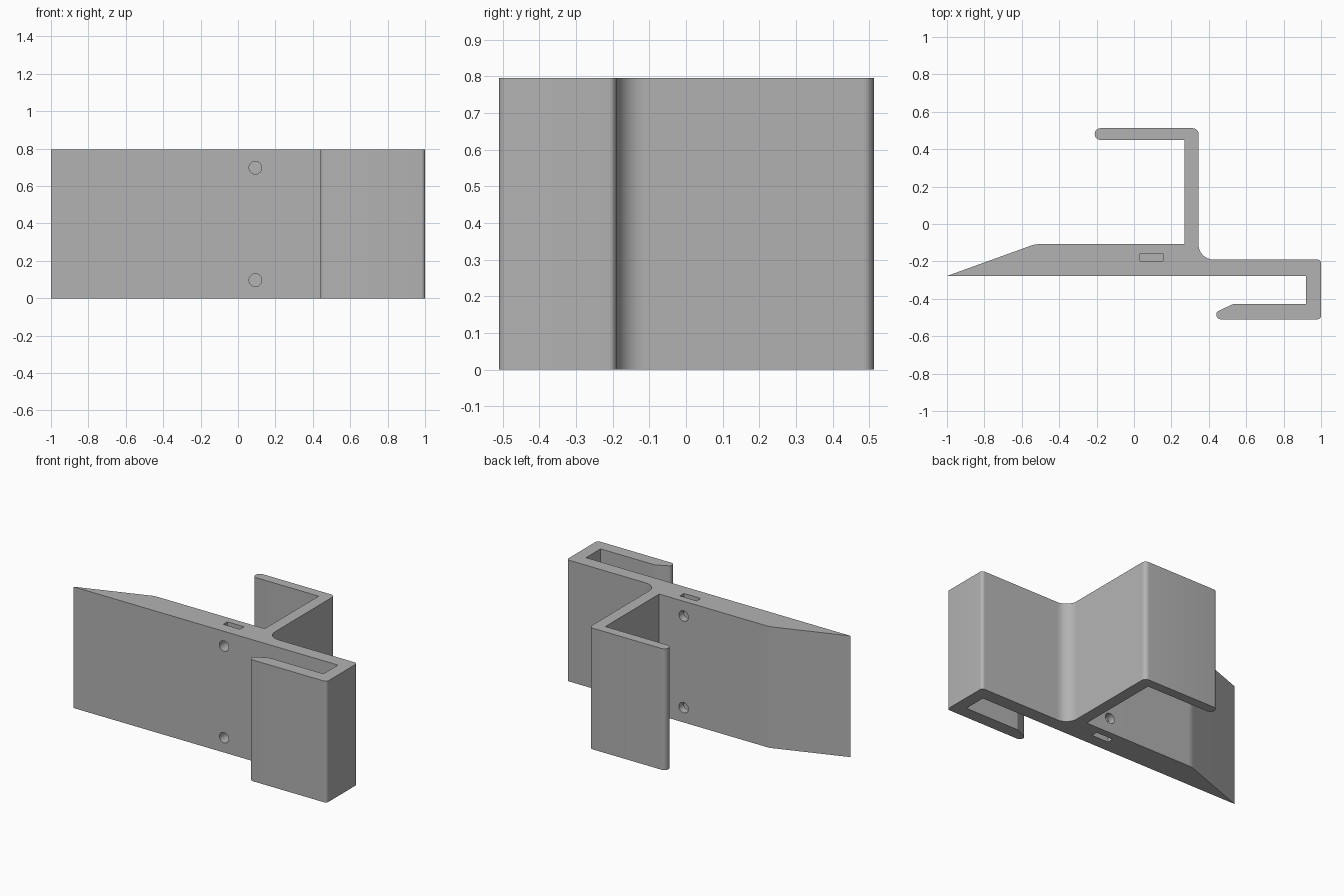
import bpy
import bmesh
from math import pi, tan
from mathutils import Vector, Matrix

HEIGHT = 0.795

old = bpy.data.objects.get("Cube")
if old:
    bpy.data.objects.remove(old, do_unlink=True)

grey = bpy.data.materials.new("plain grey")
grey.use_nodes = True
colour = (0.45, 0.45, 0.45, 1)
grey.diffuse_color = colour
grey.node_tree.nodes["Principled BSDF"].inputs["Base Color"].default_value = colour


def rounded(corners, steps=8):
    """Outline with each (x, y, radius) corner replaced by an arc."""
    out = []
    for i, (x, y, r) in enumerate(corners):
        p = Vector((x, y))
        if r == 0:
            out.append(p)
            continue
        a = (Vector(corners[i - 1][:2]) - p).normalized()
        b = (Vector(corners[(i + 1) % len(corners)][:2]) - p).normalized()
        half = a.angle(b) / 2
        start = p + a * (r / tan(half))
        centre = p + (a + b).normalized() * (r / abs(Vector((a.x, a.y, 0)).cross(
            (a + b).normalized().to_3d()).z))
        sweep = pi - 2 * half
        turn = sweep if b.x * a.y - b.y * a.x > 0 else -sweep
        for k in range(steps + 1):
            out.append(centre + Matrix.Rotation(turn * k / steps, 2) @ (start - centre))
    return out


def add_object(name, bm):
    mesh = bpy.data.meshes.new(name)
    bmesh.ops.recalc_face_normals(bm, faces=bm.faces)
    bm.to_mesh(mesh)
    bm.free()
    mesh.materials.append(grey)
    obj = bpy.data.objects.new(name, mesh)
    bpy.context.collection.objects.link(obj)
    return obj


# Bracket body: wedge plate, rear hooked arm and front hook in one profile
profile = rounded([
    (-1, -0.278, 0), (0.92, -0.278, 0), (0.92, -0.428, 0),
    (0.53, -0.428, 0.03), (0.44, -0.47, 0.02), (0.44, -0.51, 0.025),
    (1, -0.51, 0.02), (1, -0.19, 0.02), (0.345, -0.19, 0.08),
    (0.345, 0.512, 0.03), (-0.21, 0.512, 0.03), (-0.21, 0.45, 0.03),
    (0.27, 0.45, 0), (0.27, -0.108, 0), (-0.53, -0.108, 0.12)])
bm = bmesh.new()
base = bm.faces.new([bm.verts.new((p.x, p.y, 0)) for p in profile])
top = bmesh.ops.extrude_face_region(bm, geom=[base], use_keep_orig=True)["geom"]
bmesh.ops.translate(bm, vec=(0, 0, HEIGHT),
                    verts=[v for v in top if isinstance(v, bmesh.types.BMVert)])
bracket = add_object("bracket_body", bm)

# Screw holes through the plate, and a nut slot from each end
cutters = []
for end, hole_z, slot_z in (("lower", 0.097, 0.06), ("upper", 0.698, HEIGHT - 0.06)):
    bm = bmesh.new()
    place = Matrix.Translation((0.093, -0.19, hole_z)) @ Matrix.Rotation(pi / 2, 4, "X")
    bmesh.ops.create_cone(bm, cap_ends=True, segments=32, radius1=0.034,
                          radius2=0.034, depth=0.3, matrix=place)
    cutters.append(add_object(end + "_screw_hole_cutter", bm))
    bm = bmesh.new()
    place = (Matrix.Translation((0.093, -0.178, slot_z))
             @ Matrix.Diagonal((0.122, 0.042, 0.2, 1)))
    bmesh.ops.create_cube(bm, size=1, matrix=place)
    cutters.append(add_object(end + "_nut_slot_cutter", bm))

bpy.ops.object.select_all(action="DESELECT")
bpy.context.view_layer.objects.active = bracket
bracket.select_set(True)
for cutter in cutters:
    cut = bracket.modifiers.new("cut", "BOOLEAN")
    cut.operation = "DIFFERENCE"
    cut.solver = "EXACT"
    cut.object = cutter
    bpy.ops.object.modifier_apply(modifier=cut.name)
for cutter in cutters:
    bpy.data.objects.remove(cutter, do_unlink=True)

bpy.ops.object.shade_smooth_by_angle(angle=pi / 6)
